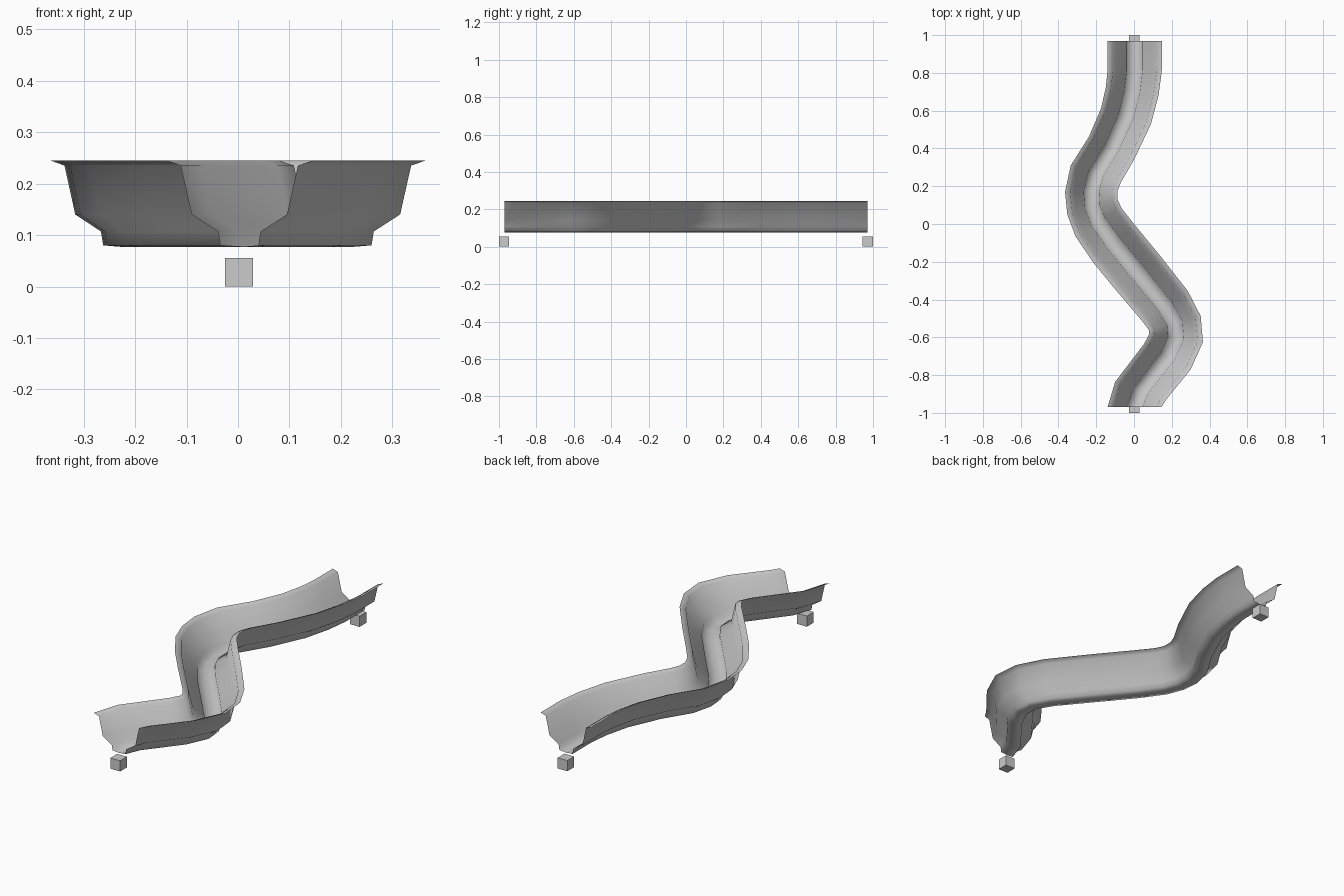
import bpy
import bmesh
from mathutils import Vector

if "Cube" in bpy.data.objects:
    bpy.data.objects.remove(bpy.data.objects["Cube"])

# Plan stations along the winding channel: left rim x, y, right rim x, y
stations = [
    (-.14, -.97, .145, -.97), (-.10, -.836, .17, -.93), (.053, -.635, .30, -.77),
    (.08, -.585, .365, -.625), (.078, -.56, .353, -.487), (.04, -.51, .285, -.355),
    (-.10, -.345, .14, -.17), (-.215, -.205, .0, .0), (-.31, -.065, -.067, .085),
    (-.353, .05, -.087, .13), (-.365, .17, -.087, .175), (-.335, .31, -.07, .22),
    (-.24, .46, .0, .34), (-.175, .61, .09, .53), (-.15, .72, .13, .68),
    (-.14, .81, .147, .81), (-.14, .97, .147, .97),
]

# Half cross-section: fraction of half width, height
half = [(1, .245), (.80, .235), (.65, .14), (.29, .107), (.26, .08)]
profile = [(-s, z) for s, z in half] + [(0, .077)] + half[::-1]


def finish(bm, name, smooth):
    mesh = bpy.data.meshes.new(name)
    bm.to_mesh(mesh)
    bm.free()
    for p in mesh.polygons:
        p.use_smooth = smooth
    obj = bpy.data.objects.new(name, mesh)
    bpy.context.collection.objects.link(obj)
    return obj


# Open channel sheet lofted through the stations
bm = bmesh.new()
rows = []
for lx, ly, rx, ry in stations:
    left, right = Vector((lx, ly, 0)), Vector((rx, ry, 0))
    row = []
    for s, z in profile:
        p = left.lerp(right, (s + 1) / 2)
        p.z = z
        row.append(bm.verts.new(p))
    rows.append(row)
for a, b in zip(rows, rows[1:]):
    for i in range(len(profile) - 1):
        bm.faces.new((a[i], a[i + 1], b[i + 1], b[i]))
finish(bm, "winding_channel", True)

# Small cubes marking both ends
for name, y in (("front_end_block", -.9725), ("back_end_block", .9725)):
    bm = bmesh.new()
    bmesh.ops.create_cube(bm, size=.055)
    bmesh.ops.translate(bm, vec=(.002, y, .0275), verts=bm.verts)
    finish(bm, name, False)
